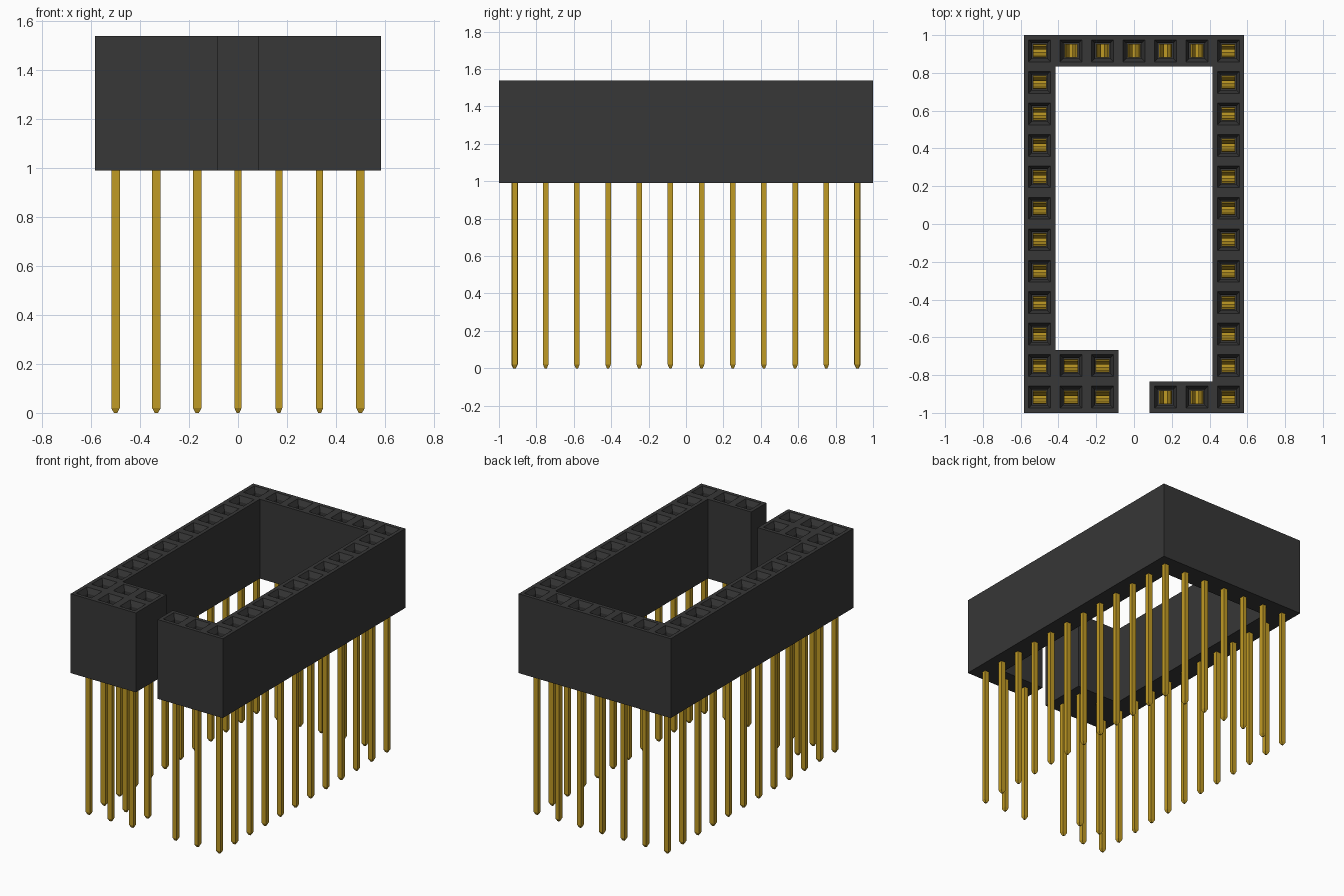
import bpy, bmesh, math

cube = bpy.data.objects.get("Cube")
if cube:
    bpy.data.objects.remove(cube, do_unlink=True)

PITCH = 1 / 6
Z_BOTTOM, Z_TOP = 0.99, 1.54
Z_FUNNEL, Z_FLOOR = 1.505, 1.04


def material(name, rgb):
    mat = bpy.data.materials.new(name)
    mat.use_nodes = True
    mat.diffuse_color = (*rgb, 1)
    mat.node_tree.nodes["Principled BSDF"].inputs["Base Color"].default_value = (*rgb, 1)
    return mat


BLACK = material("black plastic", (0.038, 0.038, 0.038))
GOLD = material("gold metal", (0.53, 0.325, 0.018))


def finish(bm, name, mat):
    """Turn a bmesh into mesh data with one material."""
    bmesh.ops.remove_doubles(bm, verts=bm.verts, dist=1e-5)
    bmesh.ops.recalc_face_normals(bm, faces=bm.faces)
    mesh = bpy.data.meshes.new(name)
    bm.to_mesh(mesh)
    bm.free()
    mesh.materials.append(mat)
    return mesh


def place(name, mesh, location=(0, 0, 0), angle=0):
    obj = bpy.data.objects.new(name, mesh)
    obj.location = location
    obj.rotation_euler.z = angle
    bpy.context.collection.objects.link(obj)
    return obj


def ring(bm, x, y, hx, hy, z):
    """Four corner vertices of a rectangle."""
    return [bm.verts.new((x + sx * hx, y + sy * hy, z))
            for sx, sy in ((-1, -1), (1, -1), (1, 1), (-1, 1))]


def bridge(bm, a, b, sides=range(4)):
    for i in sides:
        j = (i + 1) % 4
        bm.faces.new((a[i], a[j], b[j], b[i]))


# Occupied cells: 7 columns by 12 rows, row 0 at the front
cells = {(c, r) for c in (0, 6) for r in range(12)}
cells |= {(c, 11) for c in range(7)}
cells |= {(c, r) for c in (1, 2) for r in (0, 1)}
cells |= {(4, 0), (5, 0)}
turned = {(c, 11) for c in range(1, 6)} | {(4, 0), (5, 0)}


def centre(c, r):
    return (c - 3) * PITCH, (r - 5.5) * PITCH


# Housing: outer walls only where a cell has no neighbour, each with a socket
bm = bmesh.new()
for c, r in sorted(cells):
    x, y = centre(c, r)
    h = PITCH / 2
    bottom = ring(bm, x, y, h, h, Z_BOTTOM)
    top = ring(bm, x, y, h, h, Z_TOP)
    mouth = ring(bm, x, y, 0.058, 0.058, Z_TOP)
    throat = ring(bm, x, y, 0.041, 0.041, Z_FUNNEL)
    floor = ring(bm, x, y, 0.041, 0.041, Z_FLOOR)
    bm.faces.new(bottom[::-1])
    neighbours = ((c, r - 1), (c + 1, r), (c, r + 1), (c - 1, r))
    bridge(bm, bottom, top, [i for i in range(4) if neighbours[i] not in cells])
    bridge(bm, top, mouth)
    bridge(bm, mouth, throat)
    bridge(bm, throat, floor)
    bm.faces.new(floor)
place("housing", finish(bm, "housing", BLACK))

# Pin: rectangular post with a tapered tip
bm = bmesh.new()
tip = ring(bm, 0, 0, 0.007, 0.006, 0)
shoulder = ring(bm, 0, 0, 0.0175, 0.0145, 0.02)
head = ring(bm, 0, 0, 0.0175, 0.0145, Z_FLOOR + 0.005)
bm.faces.new(tip[::-1])
bridge(bm, tip, shoulder)
bridge(bm, shoulder, head)
bm.faces.new(head)
pin_mesh = finish(bm, "pin", GOLD)

# Spring contact: a base plate and two leaves that pinch and flare
bm = bmesh.new()
HALF, THICK = 0.036, 0.007
leaf = [(0.028, Z_FLOOR + 0.002), (0.028, 1.12), (0.007, 1.40), (0.026, 1.48)]
outline = leaf + [(y + THICK, z) for y, z in reversed(leaf)]
n = len(leaf)
for side in (-1, 1):
    a = [bm.verts.new((-HALF, side * y, z)) for y, z in outline]
    b = [bm.verts.new((HALF, side * y, z)) for y, z in outline]
    for i in range(2 * n):
        j = (i + 1) % (2 * n)
        bm.faces.new((a[i], a[j], b[j], b[i]))
    for caps in (a, b):
        for i in range(n - 1):
            bm.faces.new((caps[i], caps[i + 1], caps[-2 - i], caps[-1 - i]))
low = ring(bm, 0, 0, HALF, 0.028, Z_FLOOR + 0.002)
high = ring(bm, 0, 0, HALF, 0.028, Z_FLOOR + 0.012)
bm.faces.new(low[::-1])
bridge(bm, low, high)
bm.faces.new(high)
contact_mesh = finish(bm, "contact", GOLD)

# One pin and one contact per cell, turned along the short rows
for c, r in sorted(cells):
    x, y = centre(c, r)
    angle = math.pi / 2 if (c, r) in turned else 0
    place(f"pin_{c}_{r}", pin_mesh, (x, y, 0), angle)
    place(f"contact_{c}_{r}", contact_mesh, (x, y, 0), angle)
